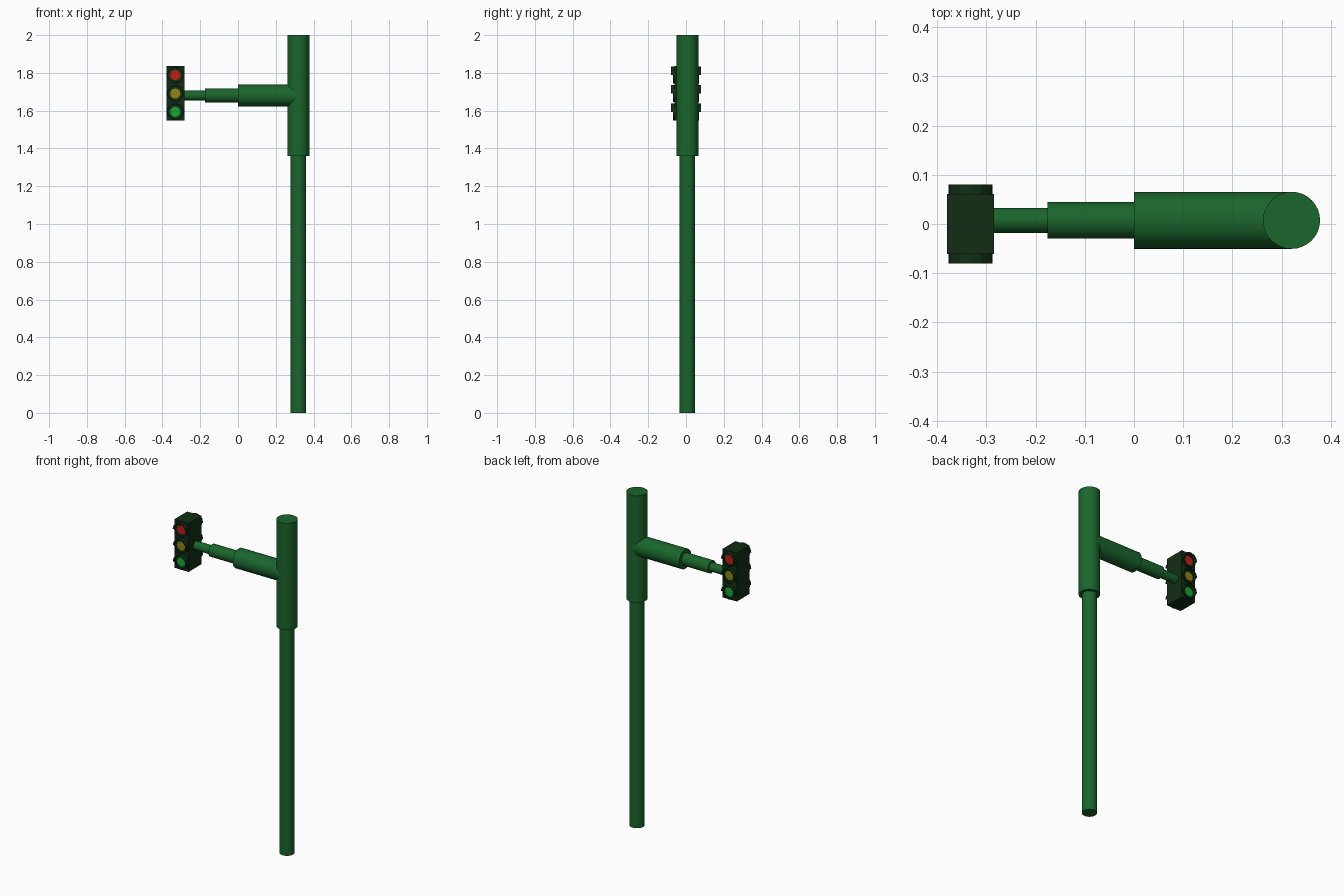
import bpy, bmesh, math
from mathutils import Matrix

if "Cube" in bpy.data.objects:
    bpy.data.objects.remove(bpy.data.objects["Cube"])

def material(name, rgb):
    m = bpy.data.materials.new(name)
    m.diffuse_color = (*rgb, 1)
    m.use_nodes = True
    m.node_tree.nodes["Principled BSDF"].inputs["Base Color"].default_value = m.diffuse_color
    return m

POLE = material("pole_green", (0.01, 0.13, 0.025))
CASE = material("case_green", (0.006, 0.027, 0.008))
LAMPS = [("red", 1.788, material("red", (0.55, 0.012, 0.008))),
         ("yellow", 1.691, material("yellow", (0.27, 0.23, 0.005))),
         ("green", 1.594, material("green", (0.006, 0.4, 0.03)))]
CX, CY, ARM_Z = 0.32, 0.0075, 1.68     # pole axis and arm height
BX, BY = -0.332, 0.061                 # signal centre and half depth

def cylinder(name, radius, a, b, mat, axis="Z", sides=32, smooth=True):
    """Cylinder between points a and b lying along one axis."""
    i = "XYZ".index(axis)
    rot = {"X": (0, math.pi / 2, 0), "Y": (math.pi / 2, 0, 0), "Z": (0, 0, 0)}[axis]
    mid = [(p + q) / 2 for p, q in zip(a, b)]
    bpy.ops.mesh.primitive_cylinder_add(vertices=sides, radius=radius,
                                        depth=abs(b[i] - a[i]), location=mid, rotation=rot)
    ob = bpy.context.object
    ob.name = name
    ob.data.materials.append(mat)
    if smooth:
        bpy.ops.object.shade_smooth_by_angle(angle=math.radians(35))
    return ob

def half_ring(bm, z, start, side, depth, r_out=0.045, r_in=0.039, steps=6):
    """Half of a lamp hood: a half annulus extruded out from the case."""
    rows = []
    for k in range(steps + 1):
        t = start + math.pi * k / steps
        c, s = math.cos(t), math.sin(t)
        rows.append([bm.verts.new((BX + r * c, side * y, z + r * s))
                     for r, y in ((r_out, BY - 0.004), (r_out, depth),
                                  (r_in, depth), (r_in, BY - 0.004))])
    for p, q in zip(rows, rows[1:]):
        for j in range(4):
            n = (j + 1) % 4
            bm.faces.new((p[j], p[n], q[n], q[j]))
    bm.faces.new(rows[0])
    bm.faces.new(rows[-1][::-1])

# Pole and upper sleeve
cylinder("lower_pole", 0.041, (CX, CY, 0), (CX, CY, 1.4), POLE)
cylinder("upper_sleeve", 0.058, (CX, CY, 1.36), (CX, CY, 2), POLE)

# Telescoping arm
for name, r, x0, x1 in (("arm_thick", 0.058, 0.0, CX),
                        ("arm_middle", 0.037, -0.176, 0.02),
                        ("arm_thin", 0.0255, -0.3, -0.15)):
    cylinder(name, r, (x0, CY, ARM_Z), (x1, CY, ARM_Z), POLE, "X")

# Signal case
bpy.ops.mesh.primitive_cube_add(size=1, location=(BX, 0, 1.692))
case = bpy.context.object
case.name = "signal_case"
case.scale = (0.095, 2 * BY, 0.29)
case.data.materials.append(CASE)

# Lamps and hoods on both faces
for side, label in ((-1, "front"), (1, "back")):
    for name, z, mat in LAMPS:
        cylinder(f"{name}_lamp_{label}", 0.027, (BX, side * (BY - 0.005), z),
                 (BX, side * (BY + 0.003), z), mat, "Y", 12, False)
        bm = bmesh.new()
        half_ring(bm, z, 0, side, 0.08)            # long upper half
        half_ring(bm, z, math.pi, side, 0.069)     # short lower half
        bmesh.ops.recalc_face_normals(bm, faces=bm.faces)
        mesh = bpy.data.meshes.new(f"{name}_hood_{label}")
        bm.to_mesh(mesh)
        bm.free()
        mesh.materials.append(CASE)
        bpy.context.collection.objects.link(bpy.data.objects.new(mesh.name, mesh))
